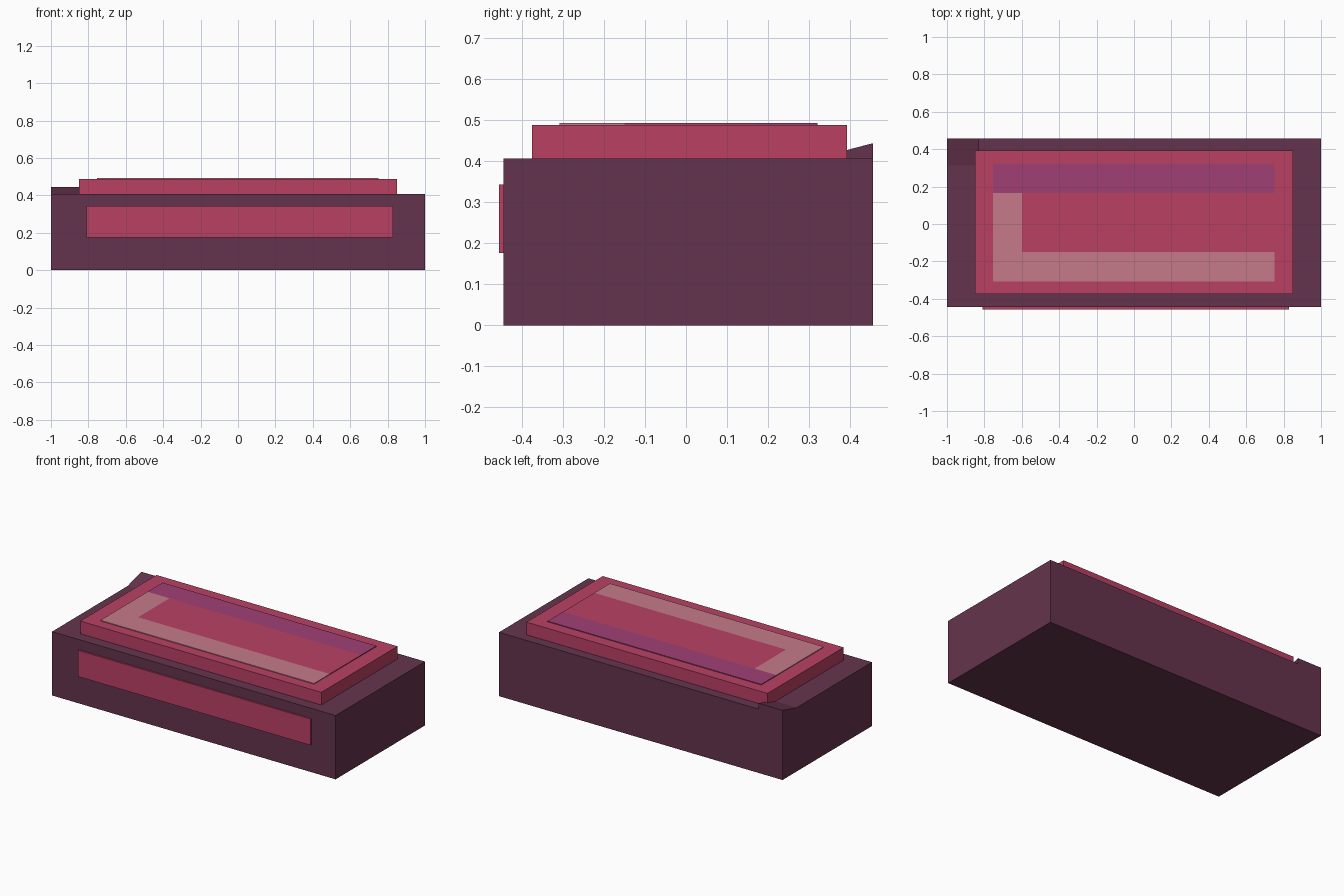
import bpy, bmesh

if "Cube" in bpy.data.objects:
    bpy.data.objects.remove(bpy.data.objects["Cube"])


def material(name, rgb):
    # sRGB bytes to linear
    m = bpy.data.materials.new(name)
    lin = [(c / 255 / 12.92) if c < 11 else ((c / 255 + 0.055) / 1.055) ** 2.4 for c in rgb]
    m.diffuse_color = (*lin, 1)
    m.use_nodes = True
    m.node_tree.nodes["Principled BSDF"].inputs["Base Color"].default_value = m.diffuse_color
    return m


plum = material("dark plum", (101, 52, 77))
red = material("raspberry red", (186, 65, 100))
purple = material("magenta purple", (160, 64, 117))
beige = material("dusty pink", (197, 122, 136))


def prism(name, outline, axis, lo, hi, mats):
    """Extrude a closed 2D outline along z (outline in x, y) or x (outline in y, z)."""
    place = (lambda a, b, d: (a, b, d)) if axis == 'z' else (lambda a, b, d: (d, a, b))
    bm = bmesh.new()
    face = bm.faces.new([bm.verts.new(place(a, b, lo)) for a, b in outline])
    ext = bmesh.ops.extrude_face_region(bm, geom=[face])
    move = place(0, 0, hi - lo)
    bmesh.ops.translate(bm, vec=move, verts=[v for v in ext["geom"] if isinstance(v, bmesh.types.BMVert)])
    bmesh.ops.recalc_face_normals(bm, faces=bm.faces)
    mesh = bpy.data.meshes.new(name)
    bm.to_mesh(mesh)
    bm.free()
    mesh.materials.append(mats)
    ob = bpy.data.objects.new(name, mesh)
    bpy.context.collection.objects.link(ob)
    return ob


def box(name, x, y, z, mat):
    return prism(name, [(x[0], y[0]), (x[1], y[0]), (x[1], y[1]), (x[0], y[1])], 'z', *z, mat)


# Main block and the small sloped lip on its back left corner
box("base_block", (-1, 1), (-0.445, 0.456), (0, 0.407), plum)
prism("corner_wedge", [(0.31, 0.406), (0.456, 0.406), (0.456, 0.444)], 'x', -1, -0.83, plum)

# Raised slab on top and plate on the front
box("top_slab", (-0.85, 0.85), (-0.375, 0.393), (0.407, 0.488), red)
box("front_plate", (-0.81, 0.83), (-0.456, -0.445), (0.176, 0.343), red)

# Thin inlay on top: L-shaped border, centre field, back stripe
z = (0.488, 0.493)
prism("inlay_border", [(-0.755, -0.308), (0.752, -0.308), (0.752, -0.15), (-0.6, -0.15),
                       (-0.6, 0.167), (-0.755, 0.167)], 'z', *z, beige)
box("inlay_centre", (-0.6, 0.752), (-0.15, 0.167), z, red)
box("inlay_back_stripe", (-0.755, 0.752), (0.167, 0.32), z, purple)
